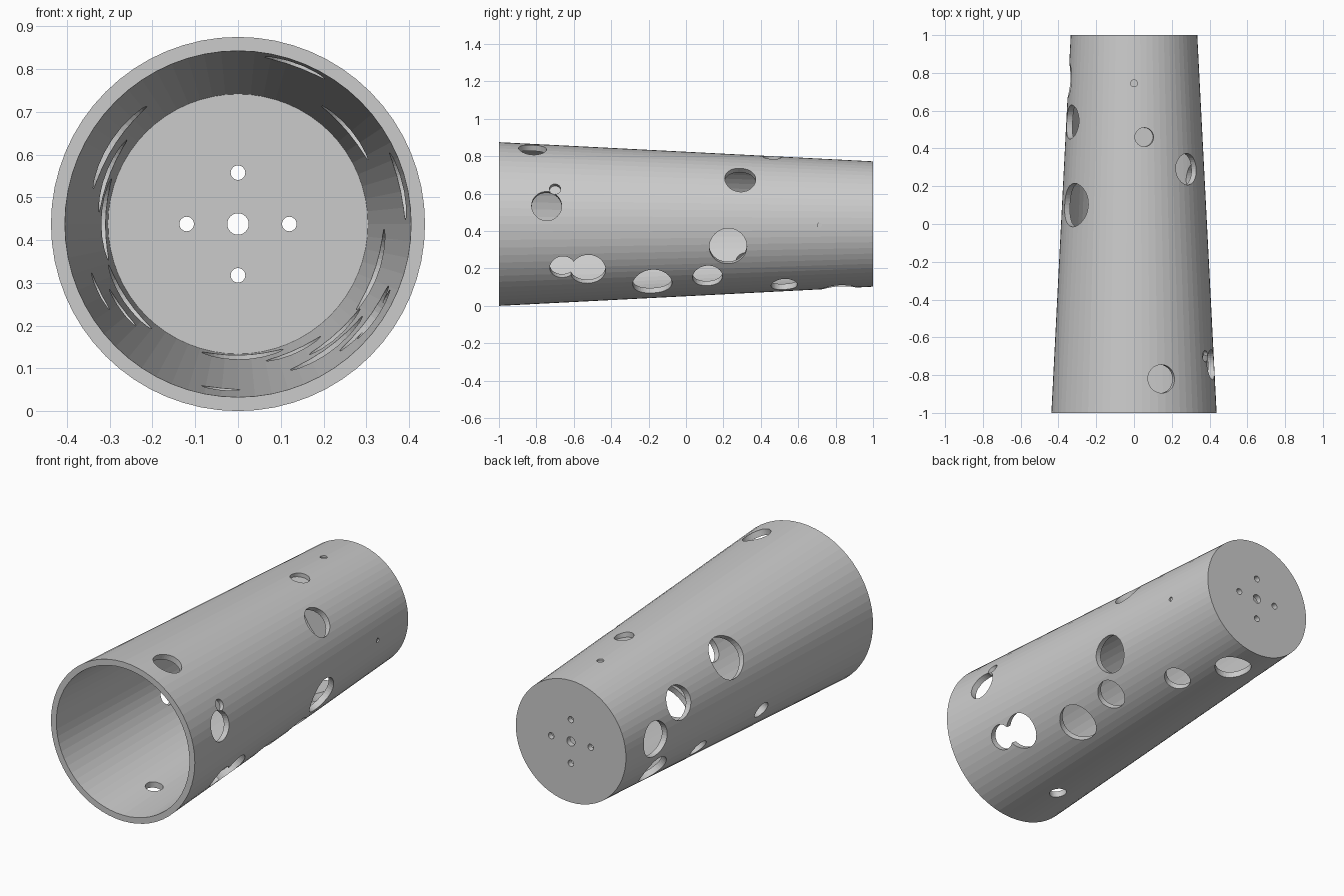
import bpy, bmesh, math
from mathutils import Vector, Matrix

if "Cube" in bpy.data.objects:
    bpy.data.objects.remove(bpy.data.objects["Cube"])

CZ = 0.4375      # height of the tube axis
SIDES = 64


def outer_radius(y):
    return 0.386 - 0.0512 * y


# Tapered cup lying along y: profile (y, radius), open at the front, closed at the back
profile = [(0.97, 0.304), (-1.0, 0.405), (-1.0, 0.4375), (1.0, 0.335)]
bm = bmesh.new()
rings = []
for y, r in profile:
    rings.append([bm.verts.new((r * math.cos(2 * math.pi * i / SIDES), y,
                                CZ + r * math.sin(2 * math.pi * i / SIDES)))
                  for i in range(SIDES)])
for a, b in zip(rings, rings[1:]):
    for i in range(SIDES):
        j = (i + 1) % SIDES
        bm.faces.new((a[i], a[j], b[j], b[i]))
bm.faces.new(rings[0])
bm.faces.new(rings[-1])
bmesh.ops.recalc_face_normals(bm, faces=bm.faces[:])
mesh = bpy.data.meshes.new("tapered_tube")
bm.to_mesh(mesh)
bm.free()
tube = bpy.data.objects.new("tapered_tube", mesh)
bpy.context.collection.objects.link(tube)


def drill(start, direction, radius, length):
    """Subtract a round hole that starts at a point and runs along a direction."""
    d = Vector(direction).normalized()
    m = (Matrix.Translation(Vector(start) + d * length / 2)
         @ d.to_track_quat('Z', 'Y').to_matrix().to_4x4())
    cut = bmesh.new()
    bmesh.ops.create_cone(cut, cap_ends=True, segments=40, radius1=radius,
                          radius2=radius, depth=length, matrix=m)
    me = bpy.data.meshes.new("hole_cutter")
    cut.to_mesh(me)
    cut.free()
    cutter = bpy.data.objects.new("hole_cutter", me)
    cutter.hide_render = True
    bpy.context.collection.objects.link(cutter)
    mod = tube.modifiers.new("hole", 'BOOLEAN')
    mod.operation = 'DIFFERENCE'
    mod.solver = 'EXACT'
    mod.object = cutter
    bpy.context.view_layer.objects.active = tube
    bpy.ops.object.modifier_apply(modifier=mod.name)
    bpy.data.objects.remove(cutter)


# Through holes in the wall: y, angle around the axis (0 = +x, 90 = up), radius
through = [
    (-0.82, 70, 0.075), (-0.745, 13.3, 0.08), (-0.66, -33.6, 0.068),
    (-0.525, -36.8, 0.095), (-0.18, -53.5, 0.105), (0.115, -48, 0.08),
    (0.225, -19, 0.10), (0.29, 40.5, 0.083), (0.525, -66, 0.07),
    (0.82, -88, 0.095), (0.54, 159, 0.09), (0.10, 147, 0.115),
    (0.76, 178, 0.095), (0.70, 214, 0.09), (0.32, 216, 0.053),
    (-0.15, 206, 0.048), (-0.67, -96, 0.045),
]
# Blind pits: y, angle, radius, depth
pits = [(-0.70, 26.4, 0.03, 0.025), (0.46, 81.3, 0.05, 0.025),
        (0.745, 90, 0.018, 0.01), (0.715, -1, 0.012, 0.008)]

for y, ang, r, depth in [h + (0.18,) for h in through] + pits:
    a = math.radians(ang)
    d = Vector((math.cos(a), 0, math.sin(a)))
    drill(Vector((0, y, CZ)) + d * (outer_radius(y) - depth), d, r, depth + 0.1)

# Centre hole and four bolt holes in the back plate
for x, z, r in [(0, 0, 0.025), (0.12, 0, 0.017), (-0.12, 0, 0.017),
                (0, 0.12, 0.017), (0, -0.12, 0.017)]:
    drill((x, 0.85, CZ + z), (0, 1, 0), r, 0.3)
